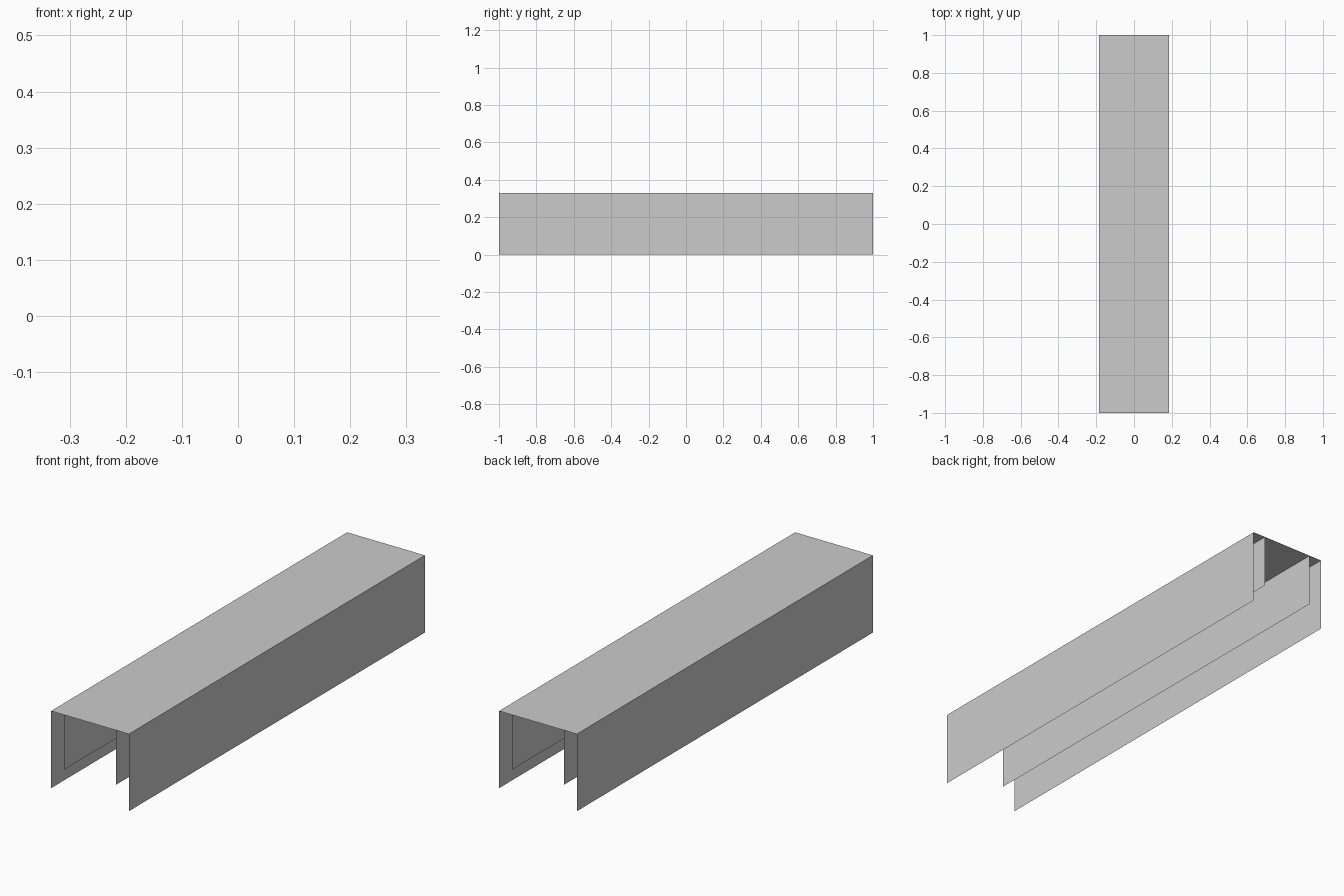
import bpy

if "Cube" in bpy.data.objects:
    bpy.data.objects.remove(bpy.data.objects["Cube"])

HALF_LENGTH = 1.0
HALF_WIDTH = 0.184
HEIGHT = 0.33
INNER_X = 0.122
INNER_BOTTOM = 0.096


def extruded_sheet(name, profile):
    """Sweep an open (x, z) profile along y as a zero-thickness sheet."""
    n = len(profile)
    verts = [(x, y, z) for y in (-HALF_LENGTH, HALF_LENGTH) for x, z in profile]
    faces = [(i, i + 1, n + i + 1, n + i) for i in range(n - 1)]
    mesh = bpy.data.meshes.new(name)
    mesh.from_pydata(verts, [], faces)
    obj = bpy.data.objects.new(name, mesh)
    bpy.context.collection.objects.link(obj)
    return obj


# Outer channel: right wall, top, left wall
extruded_sheet("outer_channel", [
    (HALF_WIDTH, 0), (HALF_WIDTH, HEIGHT),
    (-HALF_WIDTH, HEIGHT), (-HALF_WIDTH, 0)])

# Shorter inner walls hanging from the top, mirrored across x
inner = extruded_sheet("inner_walls", [(INNER_X, INNER_BOTTOM), (INNER_X, HEIGHT)])
mirror = inner.modifiers.new("mirror", 'MIRROR')
mirror.use_axis = (True, False, False)
